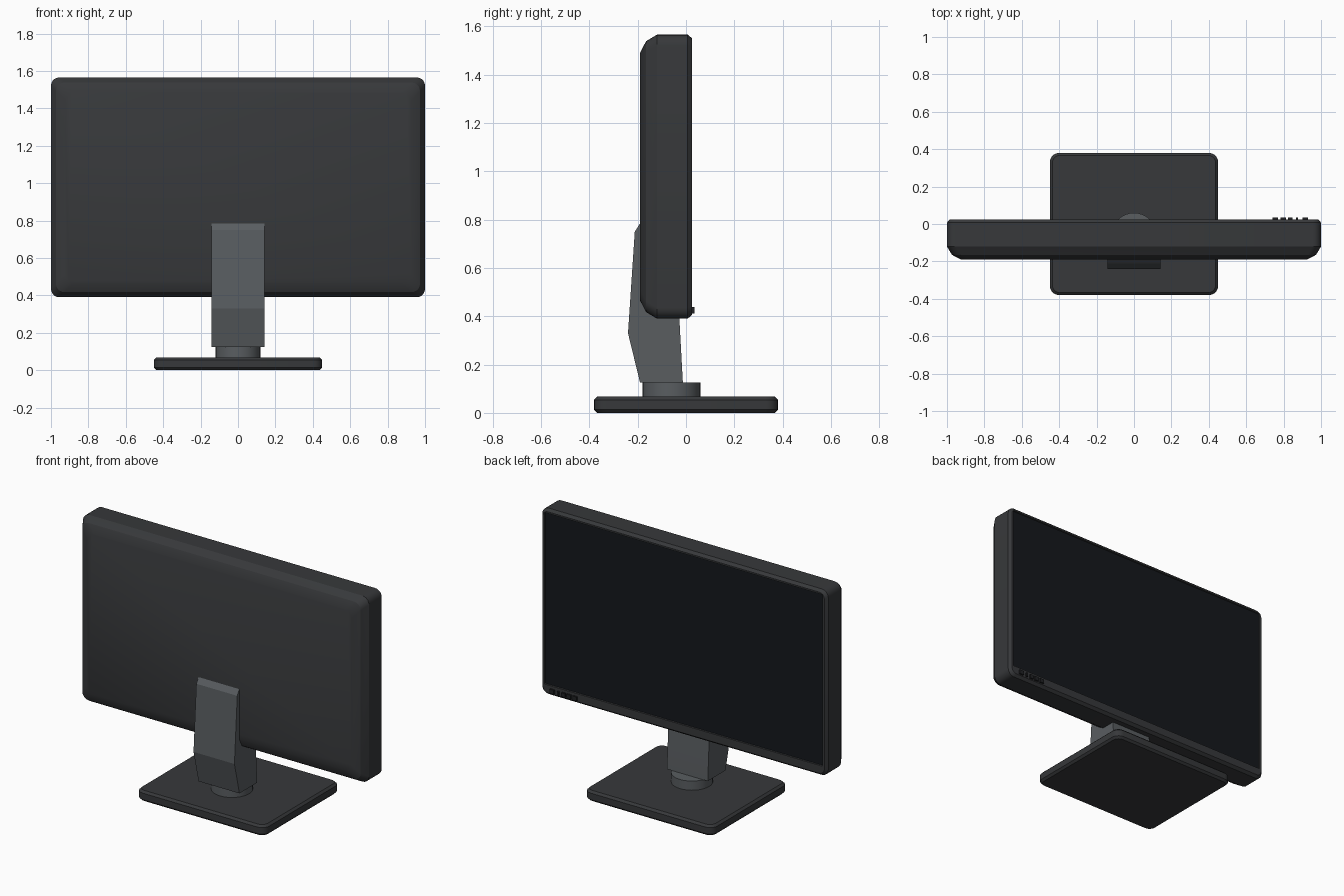
import bpy, bmesh, math

if "Cube" in bpy.data.objects:
    bpy.data.objects.remove(bpy.data.objects["Cube"])


def material(name, rgb):
    m = bpy.data.materials.new(name)
    m.diffuse_color = (*rgb, 1)
    m.use_nodes = True
    m.node_tree.nodes["Principled BSDF"].inputs["Base Color"].default_value = m.diffuse_color
    return m


casing = material("casing_charcoal", (0.038, 0.040, 0.043))
metal = material("stand_grey", (0.10, 0.11, 0.118))
glass = material("screen_black", (0.007, 0.009, 0.012))
button_mat = material("button_dark", (0.015, 0.016, 0.018))


def finish(name, bm, mat, angle=30):
    bmesh.ops.recalc_face_normals(bm, faces=bm.faces)
    me = bpy.data.meshes.new(name)
    bm.to_mesh(me)
    bm.free()
    ob = bpy.data.objects.new(name, me)
    bpy.context.collection.objects.link(ob)
    me.materials.append(mat)
    bpy.ops.object.select_all(action='DESELECT')
    ob.select_set(True)
    bpy.context.view_layer.objects.active = ob
    bpy.ops.object.shade_smooth_by_angle(angle=math.radians(angle))
    return ob


def rounded_rect(hw, v0, v1, r, seg=5):
    """Outline of a rounded rectangle, centred in u."""
    pts = []
    corners = [(hw - r, v1 - r), (-hw + r, v1 - r), (-hw + r, v0 + r), (hw - r, v0 + r)]
    for i, (cu, cv) in enumerate(corners):
        for k in range(seg + 1):
            a = math.pi / 2 * (i + k / seg)
            pts.append((cu + r * math.cos(a), cv + r * math.sin(a)))
    return pts


def loft(name, rings, place, mat):
    """Skin rounded-rectangle rings (depth, half width, v0, v1, radius), capped at both ends."""
    bm = bmesh.new()
    loops = [[bm.verts.new(place(u, v, d)) for u, v in rounded_rect(*rect)]
             for d, *rect in rings]
    for a, b in zip(loops, loops[1:]):
        for i in range(len(a)):
            j = (i + 1) % len(a)
            bm.faces.new((a[i], a[j], b[j], b[i]))
    bm.faces.new(loops[0])
    bm.faces.new(loops[-1])
    return finish(name, bm, mat)


def upright(u, v, d):
    return (u, d, v)


def flat(u, v, d):
    return (u, v, d)


def box(name, x, y, z, sx, sy, sz, mat):
    bm = bmesh.new()
    bmesh.ops.create_cube(bm, size=1)
    for v in bm.verts:
        v.co = (x + v.co.x * sx, y + v.co.y * sy, z + v.co.z * sz)
    return finish(name, bm, mat)


# Display housing: domed back, straight sides, bevelled bezel, shallow screen recess
def body_ring(y, inset, r):
    return (y, 1 - inset, 0.39 + inset, 1.565 - inset, r)


loft("display_housing", [
    body_ring(-0.19, 0.075, 0.05),
    body_ring(-0.165, 0.027, 0.045),
    body_ring(-0.12, 0.0, 0.045),
    body_ring(0.007, 0.0, 0.045),
    body_ring(0.025, 0.015, 0.035),
    (0.025, 0.972, 0.455, 1.54, 0.004),
    (0.015, 0.970, 0.457, 1.538, 0.004),
], upright, casing)

# Screen panel
box("screen", 0, 0.014, 0.9975, 1.94, 0.006, 1.081, glass)

# Control buttons along the lower bezel
for i, (x, w) in enumerate([(0.755, 0.03), (0.797, 0.03), (0.835, 0.025),
                            (0.872, 0.012), (0.915, 0.03)]):
    box(f"button_{i + 1}", x, 0.029, 0.425, w, 0.014, 0.026, button_mat)

# Base plate
loft("base_plate", [
    (0.0, 0.437, -0.367, 0.367, 0.04),
    (0.013, 0.45, -0.38, 0.38, 0.05),
    (0.054, 0.45, -0.38, 0.38, 0.05),
    (0.067, 0.437, -0.367, 0.367, 0.04),
], flat, casing)

# Swivel collar
bm = bmesh.new()
bmesh.ops.create_cone(bm, cap_ends=True, segments=32, radius1=0.12, radius2=0.12, depth=0.065)
bmesh.ops.translate(bm, verts=bm.verts, vec=(0, -0.06, 0.0925))
finish("swivel_collar", bm, metal)

# Neck: bent side profile extruded across x
profile = [(-0.19, 0.125), (-0.24, 0.33), (-0.212, 0.75), (-0.188, 0.787),
           (-0.06, 0.787), (-0.028, 0.40), (-0.013, 0.125)]
bm = bmesh.new()
face = bm.faces.new([bm.verts.new((-0.143, y, z)) for y, z in profile])
ext = bmesh.ops.extrude_face_region(bm, geom=[face])
bmesh.ops.translate(bm, vec=(0.286, 0, 0),
                    verts=[g for g in ext["geom"] if isinstance(g, bmesh.types.BMVert)])
finish("stand_neck", bm, metal, 5)
